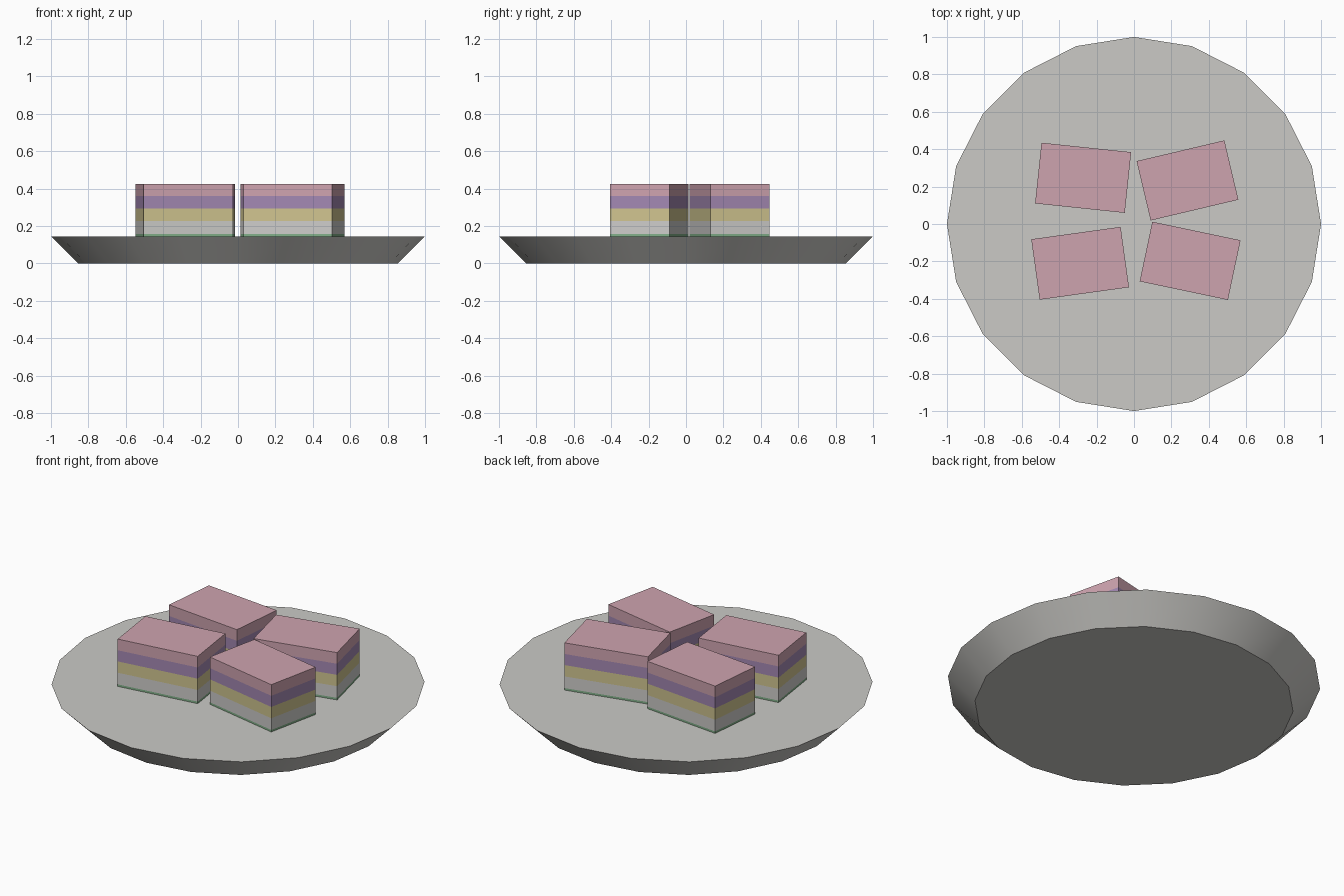
import bpy, bmesh
from math import radians, pi, cos, sin
from mathutils import Matrix

if "Cube" in bpy.data.objects:
    bpy.data.objects.remove(bpy.data.objects["Cube"])


def srgb(r, g, b):
    lin = [(c / 255 / 12.92) if c < 11 else ((c / 255 + 0.055) / 1.055) ** 2.4 for c in (r, g, b)]
    return (*lin, 1)


def material(name, rgb):
    m = bpy.data.materials.new(name)
    m.use_nodes = True
    m.diffuse_color = srgb(*rgb)
    m.node_tree.nodes["Principled BSDF"].inputs["Base Color"].default_value = srgb(*rgb)
    return m


def finish(bm, name, mats):
    mesh = bpy.data.meshes.new(name)
    bmesh.ops.recalc_face_normals(bm, faces=bm.faces)
    bm.to_mesh(mesh)
    bm.free()
    for m in mats:
        mesh.materials.append(m)
    obj = bpy.data.objects.new(name, mesh)
    bpy.context.collection.objects.link(obj)
    return obj


PLATE_TOP = 0.145

# Plate: a shallow 20-sided dish with smooth sloping sides
bm = bmesh.new()
rings = []
for radius, z in ((0.855, 0), (1, PLATE_TOP)):
    rings.append([bm.verts.new((radius * cos(i * pi / 10), radius * sin(i * pi / 10), z)) for i in range(20)])
for ring in rings:
    bm.faces.new(ring)
for i in range(20):
    j = (i + 1) % 20
    side = bm.faces.new((rings[0][i], rings[0][j], rings[1][j], rings[1][i]))
    side.smooth = True
plate = finish(bm, "plate", [material("plate grey", (203, 202, 198))])
bpy.context.view_layer.objects.active = plate
plate.select_set(True)
bpy.ops.object.shade_smooth_by_angle(angle=radians(30))

# Layers of each cake slice, from the base upwards
layers = [
    (0.157, material("leaf green", (130, 175, 137))),
    (0.226, material("rice white", (205, 204, 201))),
    (0.293, material("pale yellow", (207, 196, 143))),
    (0.359, material("soft purple", (163, 136, 178))),
    (0.425, material("dusty pink", (206, 163, 175))),
]
LENGTH, WIDTH = 0.482, 0.326


def cake(name, x, y, angle):
    bottom, top = PLATE_TOP, layers[-1][0]
    bm = bmesh.new()
    bmesh.ops.create_cube(bm, size=1, matrix=Matrix.Translation((0, 0, (bottom + top) / 2))
                          @ Matrix.Diagonal((LENGTH, WIDTH, top - bottom, 1)))
    for z, _ in layers[:-1]:
        bmesh.ops.bisect_plane(bm, geom=bm.verts[:] + bm.edges[:] + bm.faces[:],
                               plane_co=(0, 0, z), plane_no=(0, 0, 1))
    for f in bm.faces:
        z = f.calc_center_median().z
        f.material_index = sum(z > limit for limit, _ in layers[:-1])
    obj = finish(bm, name, [m for _, m in layers])
    obj.location = (x, y, 0)
    obj.rotation_euler.z = radians(angle)


# Four slices, each slightly turned
cake("cake_back_right", -0.272, 0.247, -6)
cake("cake_back_left", 0.286, 0.233, 13.3)
cake("cake_front_left", 0.3, -0.197, -11.9)
cake("cake_front_right", -0.288, -0.21, 7.9)
